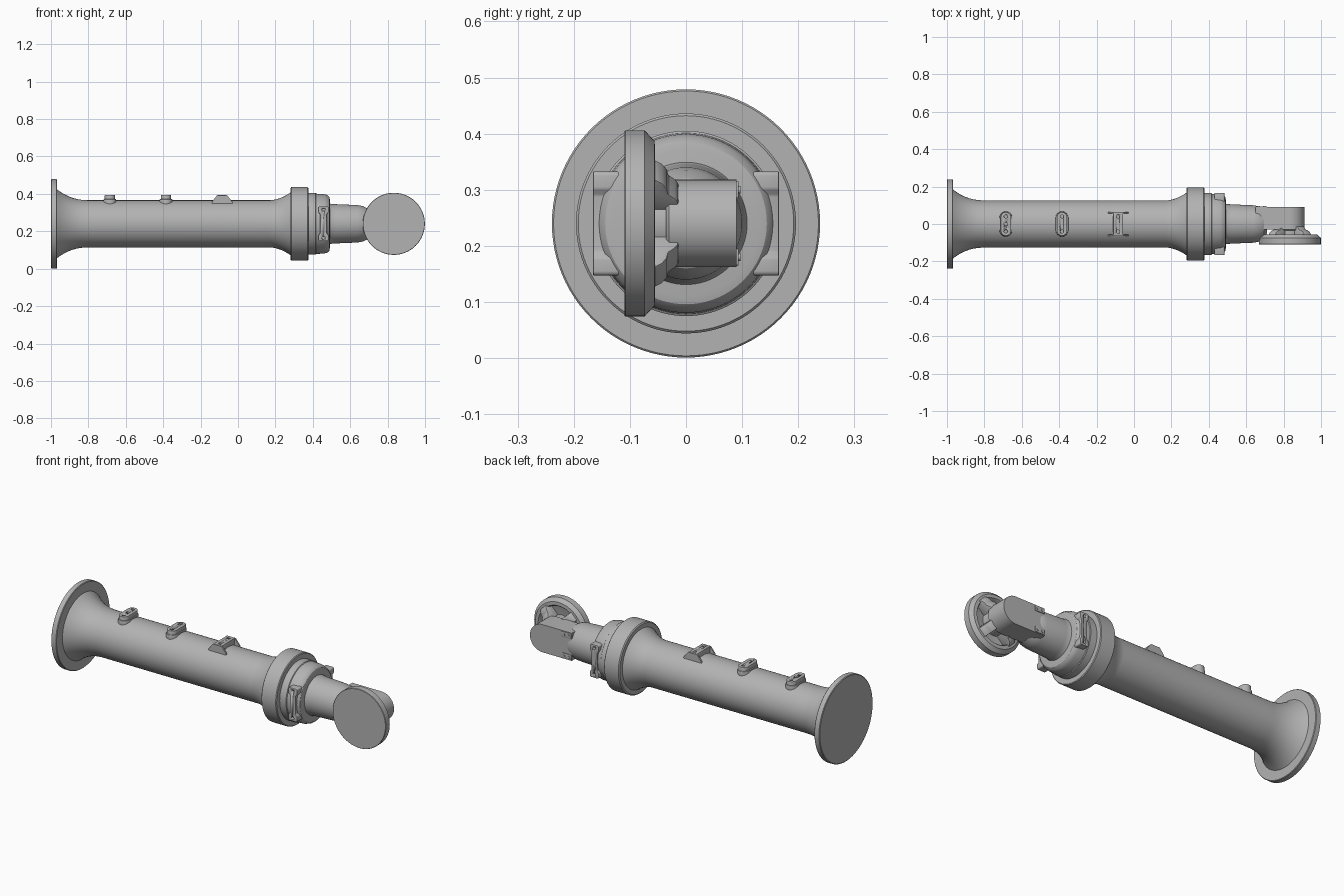
import bpy, bmesh, math
from mathutils import Matrix, Vector

cube = bpy.data.objects.get("Cube")
if cube:
    bpy.data.objects.remove(cube, do_unlink=True)

grey = bpy.data.materials.new("machined grey")
grey.use_nodes = True
GREY = (0.45, 0.45, 0.45, 1)
grey.diffuse_color = GREY
grey.node_tree.nodes["Principled BSDF"].inputs["Base Color"].default_value = GREY

AXIS_Z = 0.24      # height of the main axis
WRIST_X = 0.833    # centre of the output disc


def finish(name, bm, bevel=0.0):
    bmesh.ops.recalc_face_normals(bm, faces=bm.faces)
    mesh = bpy.data.meshes.new(name)
    bm.to_mesh(mesh)
    bm.free()
    ob = bpy.data.objects.new(name, mesh)
    bpy.context.collection.objects.link(ob)
    mesh.materials.append(grey)
    bpy.ops.object.select_all(action='DESELECT')
    ob.select_set(True)
    bpy.context.view_layer.objects.active = ob
    if bevel:
        mod = ob.modifiers.new("soft edges", 'BEVEL')
        mod.width, mod.segments, mod.limit_method = bevel, 2, 'ANGLE'
        bpy.ops.object.modifier_apply(modifier=mod.name)
    bpy.ops.object.shade_smooth_by_angle(angle=math.radians(32))
    return ob


def lathe(name, profile, place, steps=96):
    """Revolve (along, radius) points about local x, then place."""
    bm = bmesh.new()
    rings = []
    for a, r in profile:
        if r == 0:
            rings.append([bm.verts.new((a, 0, 0))] * steps)
        else:
            rings.append([bm.verts.new((a, r * math.cos(t), r * math.sin(t)))
                          for t in (2 * math.pi * i / steps for i in range(steps))])
    for p, q in zip(rings, rings[1:]):
        for i in range(steps):
            j = (i + 1) % steps
            bm.faces.new(dict.fromkeys((p[i], p[j], q[j], q[i])))
    bm.transform(place)
    return finish(name, bm)


def prism(name, outline, axis, lo, hi, bevel=0.0, place=Matrix()):
    """Extrude an outline along an axis: y takes (x, z), z takes (x, y)."""
    def point(u, v, w):
        return (u, w, v) if axis == 'y' else (u, v, w)
    bm = bmesh.new()
    base = bm.faces.new([bm.verts.new(point(u, v, lo)) for u, v in outline])
    top = bmesh.ops.extrude_face_region(bm, geom=[base])["geom"]
    bmesh.ops.translate(bm, vec=Vector(point(0, 0, hi - lo)),
                        verts=[g for g in top if isinstance(g, bmesh.types.BMVert)])
    bm.transform(place)
    return finish(name, bm, bevel)


def drill(ob, centre, axis, radius=0.009, depth=0.03):
    bm = bmesh.new()
    bmesh.ops.create_cone(bm, cap_ends=True, segments=20, radius1=radius,
                          radius2=radius, depth=depth)
    turn = Matrix.Rotation(math.pi / 2, 4, 'X') if axis == 'y' else Matrix()
    bm.transform(Matrix.Translation(centre) @ turn)
    cutter = finish("hole_cutter", bm)
    cutter.hide_render = True
    bpy.context.view_layer.objects.active = ob
    mod = ob.modifiers.new("hole", 'BOOLEAN')
    mod.operation, mod.solver, mod.object = 'DIFFERENCE', 'EXACT', cutter
    bpy.ops.object.modifier_apply(modifier=mod.name)
    bpy.data.objects.remove(cutter, do_unlink=True)


def slot(cx, cy, half, r, steps=12):
    """Rounded slot outline, long in the second direction."""
    pts = []
    for sign, start in ((1, 0), (-1, math.pi)):
        for i in range(steps + 1):
            t = start + math.pi * i / steps
            pts.append((cx + r * math.cos(t), cy + sign * (half - r) + r * math.sin(t)))
    return pts


def ease(x0, r0, x1, r1, power, n=12):
    """Curved flare between two radii, steepest at the first."""
    return [(x0 + (x1 - x0) * i / n, r1 + (r0 - r1) * (1 - i / n) ** power)
            for i in range(n + 1)]


main = Matrix.Translation((0, 0, AXIS_Z))

# Base flange, flared tube and elbow collar
lathe("base_flange", [(-1, 0), (-1, .235), (-.997, .239), (-.97, .239),
                      (-.967, .236), (-.967, 0)], main)
lathe("arm_tube", [(-.97, 0)] + ease(-.97, .186, -.79, .126, 2.4)
      + ease(.285, .17, .17, .126, 1.8)[::-1] + [(.285, 0)], main)
lathe("joint_collar", [(.28, 0), (.28, .19), (.285, .196), (.372, .196),
                       (.376, .192), (.376, 0)], main)
lathe("joint_ring", [(.37, 0), (.37, .165), (.415, .165), (.418, .161),
                     (.46, .159), (.478, .154), (.488, .144), (.491, .13),
                     (.491, 0)], main)
lathe("wrist_sleeve", [(.485, 0), (.485, .112), (.495, .107), (.52, .105),
                       (.64, .1), (.67, .094), (.695, .08), (.71, .05), (.71, 0)], main)

# Cable pads along the top of the tube
for name, x, holes in (("rear_pad", -.685, (-.04, 0, .04)),
                       ("middle_pad", -.385, (-.04, .04))):
    prism(name + "_foot", slot(x, 0, .067, .034), 'z', .33, .372, .004)
    pad = prism(name, slot(x, 0, .064, .028), 'z', .33, .394, .003)
    for y in holes:
        drill(pad, (x, y, .394), 'z')

# Front pad with a gusset plate at each end
x = -.085
pad = prism("front_pad", [(x - .026, -.06), (x + .026, -.06),
                          (x + .026, .06), (x - .026, .06)], 'z', .34, .393, .003)
for y in (-.04, .04):
    drill(pad, (x, y, .393), 'z')
for y in (-.059, .059):
    prism("pad_gusset", [(x - .055, .34), (x - .055, .357), (x - .028, .391),
                         (x + .028, .391), (x + .055, .357), (x + .055, .34)],
          'y', y - .004, y + .004)

# Dog-bone brackets on both sides of the joint ring
right_edge = [(.027, -.088), (.027, -.062), (.018, -.05),
              (.018, .05), (.027, .062), (.027, .088), (.022, .093)]
half = [(.022, -.093)] + right_edge
bone = [(.457 + u, AXIS_Z + v) for u, v in half + [(-u, v) for u, v in half[::-1]]]
for side, label in ((1, "left"), (-1, "right")):
    lo, hi = sorted((side * .1, side * .166))
    bracket = prism(label + "_bracket", bone, 'y', lo, hi, .003)
    for z in (-.075, .075):
        drill(bracket, (.457, side * .166, AXIS_Z + z), 'y', .008)

# Wrist housing with a round end
R = .078
arc = [(WRIST_X + R * math.sin(t), AXIS_Z - R * math.cos(t))
       for t in (math.pi * i / 32 for i in range(33))]
prism("wrist_housing", [(.65, AXIS_Z - R)] + arc + [(.65, AXIS_Z + R)],
      'y', -.03, .09)

# Fixing tabs with screws at the rear corners of the housing
for s in (-1, 1):
    z = AXIS_Z + s * .06
    prism("fixing_tab", [(.652, z - .015), (.712, z - .015),
                         (.712, z + .015), (.652, z + .015)], 'y', .085, .094, .002)
    for sx in (.667, .697):
        turn = Matrix.Translation((sx, .09, z)) @ Matrix.Rotation(math.pi / 2, 4, 'Z')
        lathe("fixing_screw", [(0, 0), (0, .007), (.007, .007), (.007, 0)], turn, 16)

# Dished output disc with a central hub, its axis along y
disc = Matrix.Translation((WRIST_X, 0, AXIS_Z)) @ Matrix.Rotation(math.pi / 2, 4, 'Z')
lathe("output_disc", [(-.11, 0), (-.11, .164), (-.108, .166), (-.074, .166),
                      (-.056, .147), (-.055, .128), (-.062, .122), (-.082, .118),
                      (-.085, .112), (-.085, 0)], disc)
lathe("disc_hub", [(-.09, 0), (-.09, .066), (-.036, .066), (-.036, 0)], disc, 64)
lathe("hub_shoulder", [(-.036, 0), (-.036, .07), (-.03, .078), (-.012, .078),
                       (-.012, 0)], disc, 64)

# Four curved legs from the housing to the disc
leg = [(.05, -.012), (.079, -.014), (.088, -.02), (.098, -.031), (.113, -.034),
       (.126, -.042), (.136, -.056), (.136, -.088), (.05, -.088)]
for i in range(4):
    swing = Matrix.Translation((WRIST_X, 0, AXIS_Z)) @ \
        Matrix.Rotation(math.pi / 4 + i * math.pi / 2, 4, 'Y') @ \
        Matrix.Rotation(math.pi / 2, 4, 'X')
    # Leg outline lies in x-y; lay its height along the disc axis
    flat = Matrix.Rotation(-math.pi / 2, 4, 'X')
    prism("disc_leg", [(r, h) for r, h in leg], 'z', -.026, .026, .004,
          swing @ flat)
